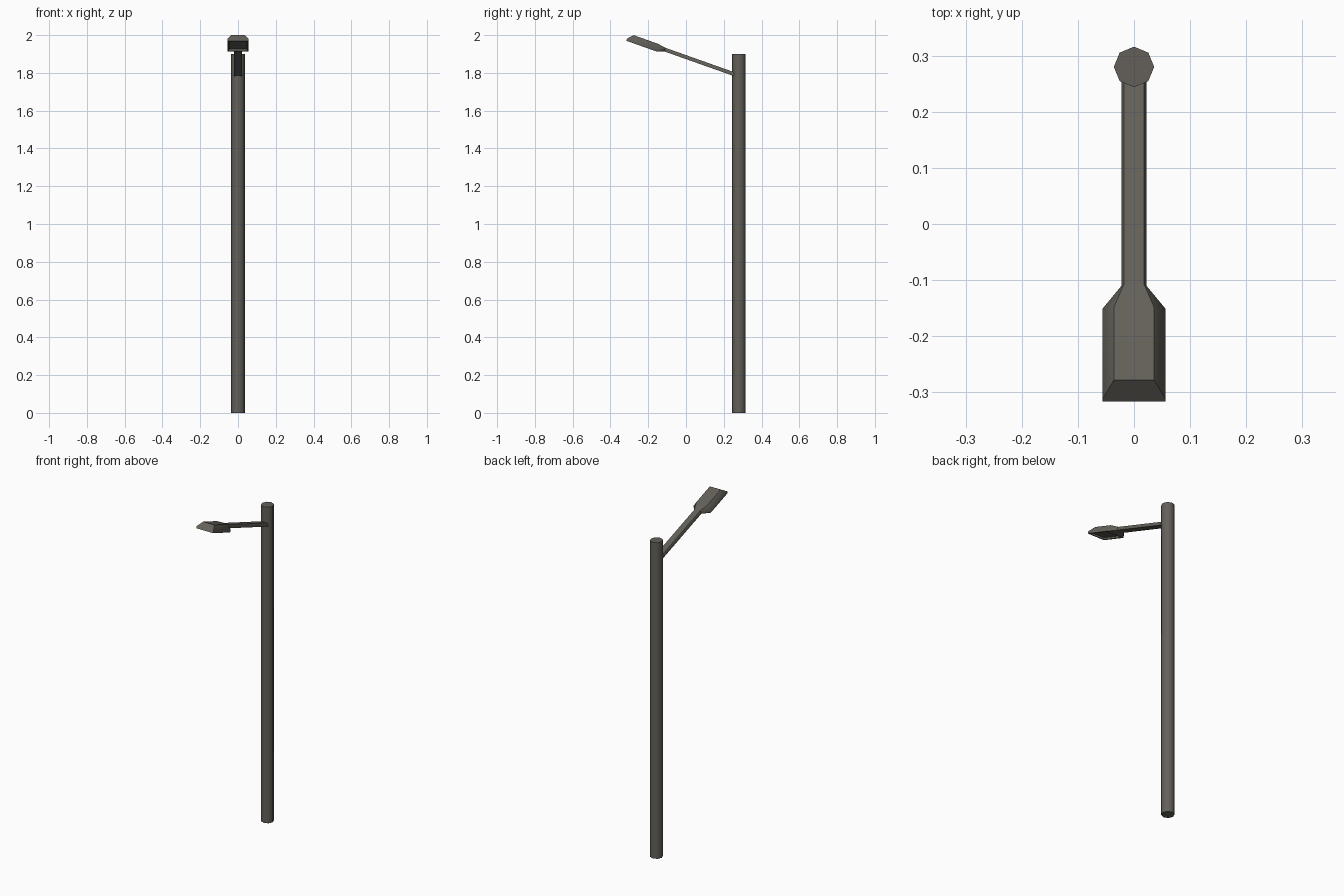
import bpy, bmesh, math
from mathutils import Vector

if "Cube" in bpy.data.objects:
    bpy.data.objects.remove(bpy.data.objects["Cube"])

mat = bpy.data.materials.new("dark_metal")
mat.diffuse_color = (0.125, 0.118, 0.10, 1)
mat.use_nodes = True
mat.node_tree.nodes["Principled BSDF"].inputs["Base Color"].default_value = mat.diffuse_color

# Slanted frame: u runs outward along the arm, w is perpendicular and up
T = math.radians(19.5)
C, S = math.cos(T), math.sin(T)


def place(x, u, w):
    return Vector((x, 0.25 - C * u + S * w, 1.795 + S * u + C * w))


def section(u, a, b, lo, mid, hi, slant=0.0):
    """Six-sided cross-section: straight lower walls, sloping shoulders."""
    top = u - slant
    return [(-a, u, lo), (-a, u, mid), (-b, top, hi),
            (b, top, hi), (a, u, mid), (a, u, lo)]


def finish(ob, angle):
    ob.data.materials.append(mat)
    bpy.ops.object.select_all(action='DESELECT')
    ob.select_set(True)
    bpy.context.view_layer.objects.active = ob
    bpy.ops.object.shade_smooth_by_angle(angle=math.radians(angle))


def loft(name, sections, recess=False):
    bm = bmesh.new()
    rings = [[bm.verts.new(place(*p)) for p in s] for s in sections]
    for r0, r1 in zip(rings, rings[1:]):
        for i in range(6):
            j = (i + 1) % 6
            f = bm.faces.new((r0[i], r0[j], r1[j], r1[i]))
    bm.faces.new(rings[0])
    bm.faces.new(rings[-1])
    bmesh.ops.recalc_face_normals(bm, faces=bm.faces)
    if recess:
        # f is the last underside quad: the lamp opening
        bmesh.ops.inset_region(bm, faces=[f], thickness=0.012)
        bmesh.ops.inset_region(bm, faces=[f], thickness=0.002, depth=-0.01)
    me = bpy.data.meshes.new(name)
    bm.to_mesh(me)
    bm.free()
    ob = bpy.data.objects.new(name, me)
    bpy.context.collection.objects.link(ob)
    finish(ob, 50)


# Octagonal pole
bpy.ops.mesh.primitive_cylinder_add(vertices=8, radius=0.036, depth=1.9,
                                    location=(0, 0.28, 0.95))
pole = bpy.context.object
pole.name = "pole"
finish(pole, 60)

# Flat arm rising from the pole
loft("arm", [section(u, 0.022, 0.018, -0.01, 0.004, 0.01) for u in (-0.005, 0.386)])

# Lamp head: flared neck, body with sloping front and recessed underside
loft("lamp_head", [
    section(0.383, 0.022, 0.018, -0.01, 0.004, 0.01),
    section(0.421, 0.056, 0.036, -0.024, -0.012, 0.017, -0.008),
    section(0.592, 0.056, 0.036, -0.024, -0.012, 0.017, 0.026),
], recess=True)
